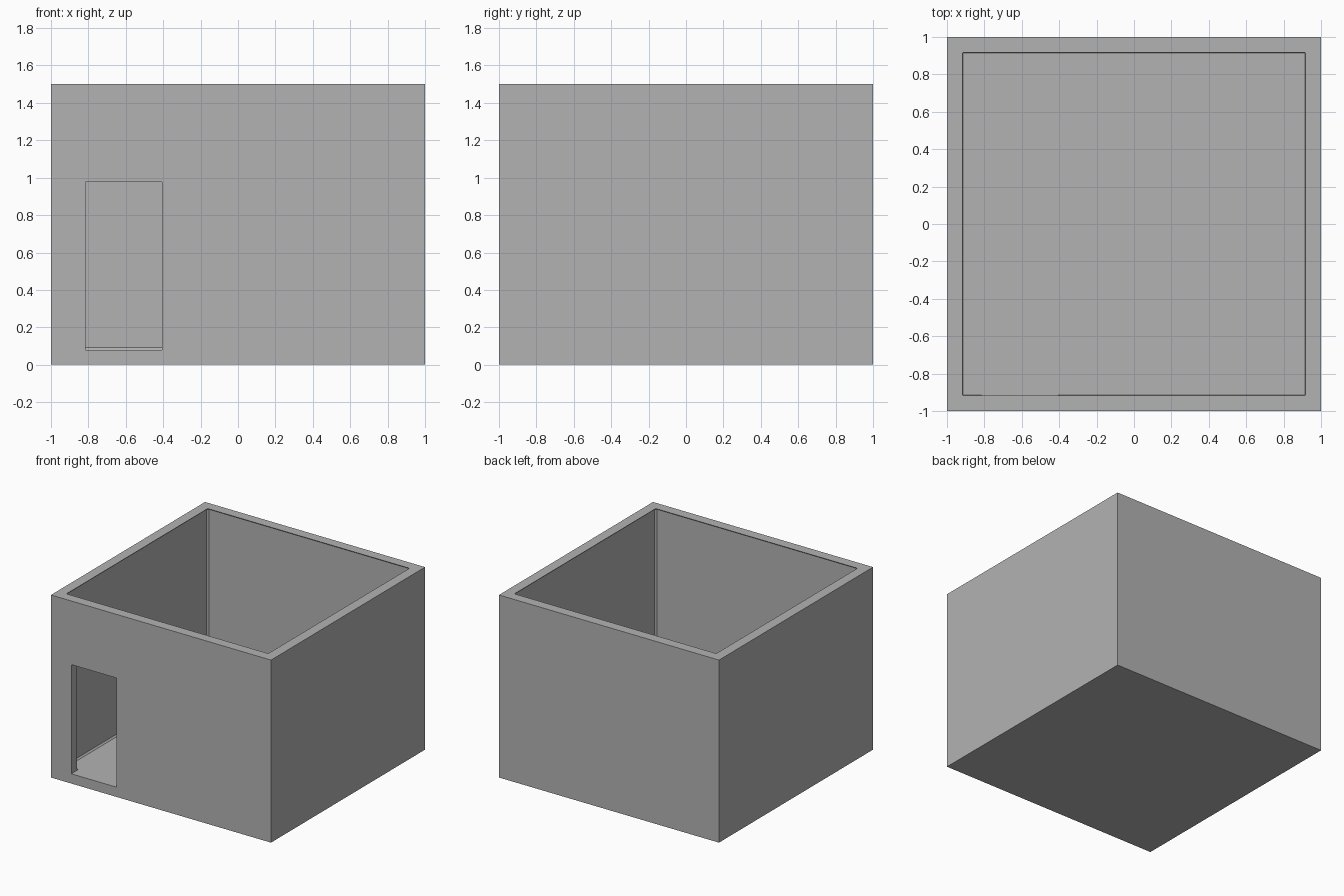
import bpy
import bmesh
from mathutils import Vector

if "Cube" in bpy.data.objects:
    bpy.data.objects.remove(bpy.data.objects["Cube"], do_unlink=True)

# One plain grey material
grey = bpy.data.materials.new("plain_grey")
grey.use_nodes = True
colour = (0.45, 0.45, 0.45, 1)
grey.diffuse_color = colour
grey.node_tree.nodes["Principled BSDF"].inputs["Base Color"].default_value = colour


def box(name, low, high, chamfer=0):
    """Box between two corners, with optional flat chamfered edges."""
    low, high = Vector(low), Vector(high)
    bm = bmesh.new()
    bmesh.ops.create_cube(bm, size=1)
    for v in bm.verts:
        v.co = (low + high) / 2 + v.co * (high - low)
    if chamfer:
        bmesh.ops.bevel(bm, geom=bm.edges[:], offset=chamfer, segments=1, affect="EDGES")
    mesh = bpy.data.meshes.new(name)
    bm.to_mesh(mesh)
    bm.free()
    mesh.materials.append(grey)
    obj = bpy.data.objects.new(name, mesh)
    bpy.context.collection.objects.link(obj)
    return obj


def carve(target, cutter):
    """Subtract the cutter from the target and discard the cutter."""
    cutter.hide_render = True
    mod = target.modifiers.new(cutter.name, "BOOLEAN")
    mod.operation = "DIFFERENCE"
    mod.solver = "EXACT"
    mod.object = cutter
    bpy.context.view_layer.objects.active = target
    bpy.ops.object.modifier_apply(modifier=mod.name)
    bpy.data.objects.remove(cutter, do_unlink=True)


FLOOR, INNER = 0.08, 0.925

# Solid block hollowed into an open room; the chamfer leaves a slim lip at the rim
walls = box("room_walls", (-1, -1, 0), (1, 1, 1.5))
carve(walls, box("room_hollow", (-INNER, -INNER, FLOOR), (INNER, INNER, 1.504), 0.012))

# Doorway through the front wall, level with the floor
carve(walls, box("doorway", (-0.815, -1.2, FLOOR), (-0.405, -0.8, 0.977)))
